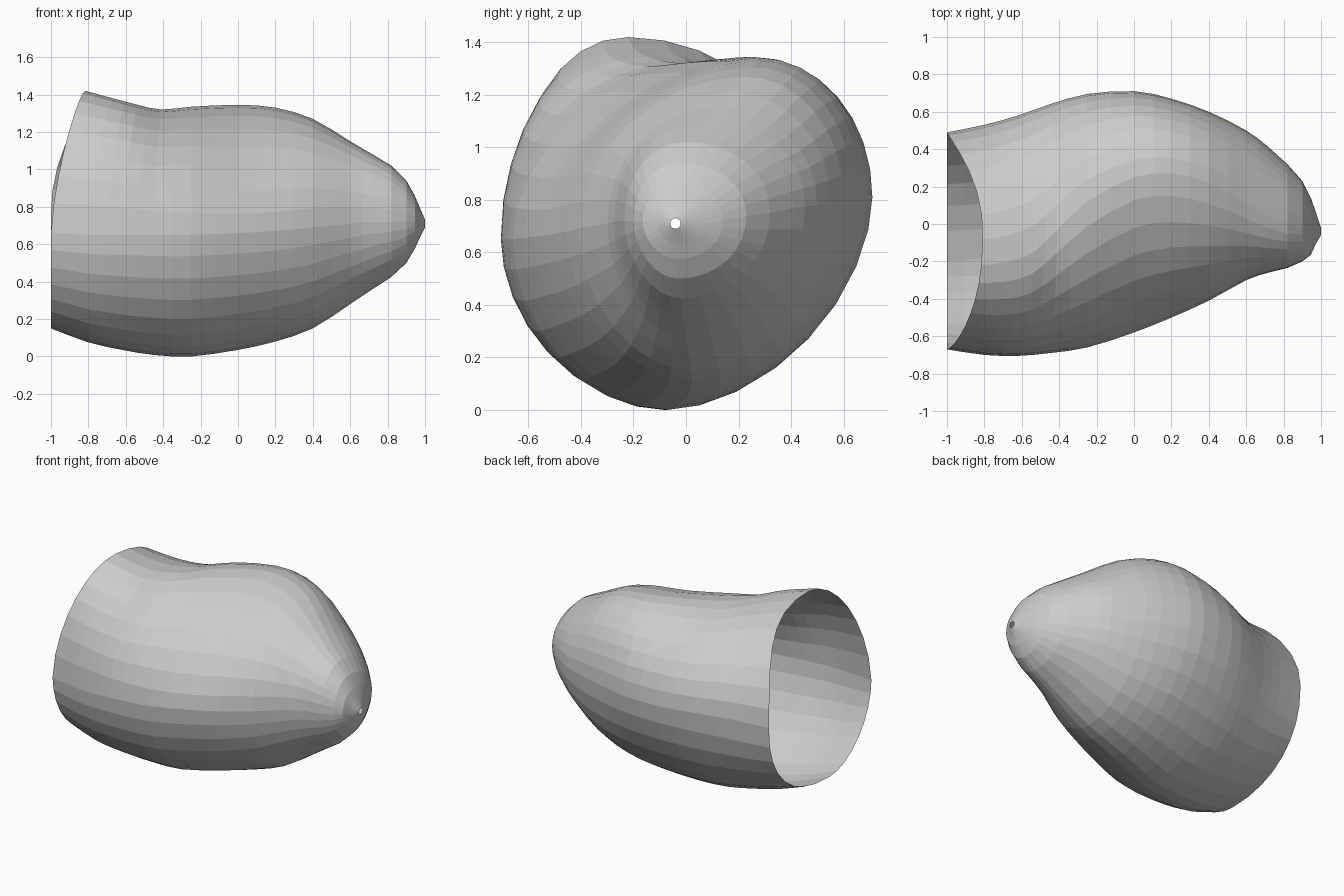
import bpy, bmesh
from math import sin, cos, pi
from mathutils import Vector

if "Cube" in bpy.data.objects:
    bpy.data.objects.remove(bpy.data.objects["Cube"])

SIDES = 32
# x, top(y, z), right side(y, z), bottom(y, z), left side(y, z)
RINGS = [
    (-1.00, -.22, 1.42, .49, .76, -.20, .15, -.67, .66),
    (-0.80, -.20, 1.38, .53, .77, -.18, .075, -.70, .65),
    (-0.62, -.15, 1.345, .58, .78, -.14, .035, -.705, .65),
    (-0.45, -.03, 1.32, .64, .79, -.10, .008, -.69, .65),
    (-0.25, .12, 1.335, .695, .80, -.07, .00, -.66, .65),
    (0.00, .25, 1.345, .71, .81, -.01, .035, -.58, .66),
    (0.20, .27, 1.33, .67, .81, .02, .08, -.50, .67),
    (0.40, .22, 1.27, .60, .80, .02, .15, -.41, .69),
    (0.60, .11, 1.15, .50, .78, .00, .28, -.30, .71),
    (0.72, .04, 1.08, .41, .77, -.01, .36, -.26, .72),
    (0.82, .00, 1.02, .32, .75, -.02, .425, -.235, .72),
    (0.90, -.02, .94, .23, .74, -.03, .50, -.20, .72),
    (0.945, -.03, .86, .14, .72, -.03, .575, -.165, .72),
    (0.97, -.035, .80, .07, .71, -.035, .63, -.11, .715),
    (1.00, -.04, .73, -.02, .71, -.04, .69, -.06, .71),
]


def rim_lean(a):
    """Forward lean of the opening, steeper on the right than on the left."""
    peak = pi * 75 / 180
    if a < peak:
        return sin(a / peak * pi / 2) ** 2.2
    if a < pi:
        return cos((a - peak) / (pi - peak) * pi / 2) ** 1.4
    return 0


def ring_points(ring):
    """Four superellipse quadrants around the ring."""
    x, ty, tz, ry, rz, by, bz, ly, lz = ring
    rear = max(0, -x - .3) / .7
    dip = max(0, 1 - abs(x - .05) / .75)
    points = []
    for i in range(SIDES):
        a = 2 * pi * i / SIDES
        c, s = cos(a), sin(a)
        sy, sz = (ry, rz) if c >= 0 else (ly, lz)
        py, pz = (ty, tz) if s >= 0 else (by, bz)
        if s >= 0:
            n = 2.05 - .07 * rear if c >= 0 else 2.12 - .44 * dip
        else:
            n = 1.88 if c < 0 else 1.78 + .5 * rear + .3 * max(0, x)
        y = py + (sy - py) * abs(c) ** (2 / n)
        z = sz + (pz - sz) * abs(s) ** (2 / n)
        points.append(Vector((x + .19 * rear * rim_lean(a), y, z)))
    return points


def add_between(rings):
    """Put a smooth in-between ring in every gap of the body."""
    out = []
    for k in range(len(rings) - 1):
        out.append(rings[k])
        if k < 9:
            p0, p3 = rings[max(k - 1, 0)], rings[k + 2]
            out.append([(9 * (b + c) - a - d) / 16
                        for a, b, c, d in zip(p0, rings[k], rings[k + 1], p3)])
    return out + [rings[-1]]


# Hollow shell, open at the rear with a pinhole at the nose
bm = bmesh.new()
loops = [[bm.verts.new(p) for p in ring]
         for ring in add_between([ring_points(r) for r in RINGS])]
for a, b in zip(loops, loops[1:]):
    for i in range(SIDES):
        j = (i + 1) % SIDES
        bm.faces.new((a[i], a[j], b[j], b[i]))
bmesh.ops.recalc_face_normals(bm, faces=bm.faces)
# Make sure the normals face outward
probe = max(bm.faces, key=lambda f: f.calc_center_median().y)
if probe.normal.y < 0:
    bmesh.ops.reverse_faces(bm, faces=bm.faces)
mesh = bpy.data.meshes.new("shell")
bm.to_mesh(mesh)
bm.free()
shell = bpy.data.objects.new("shell", mesh)
bpy.context.collection.objects.link(shell)
